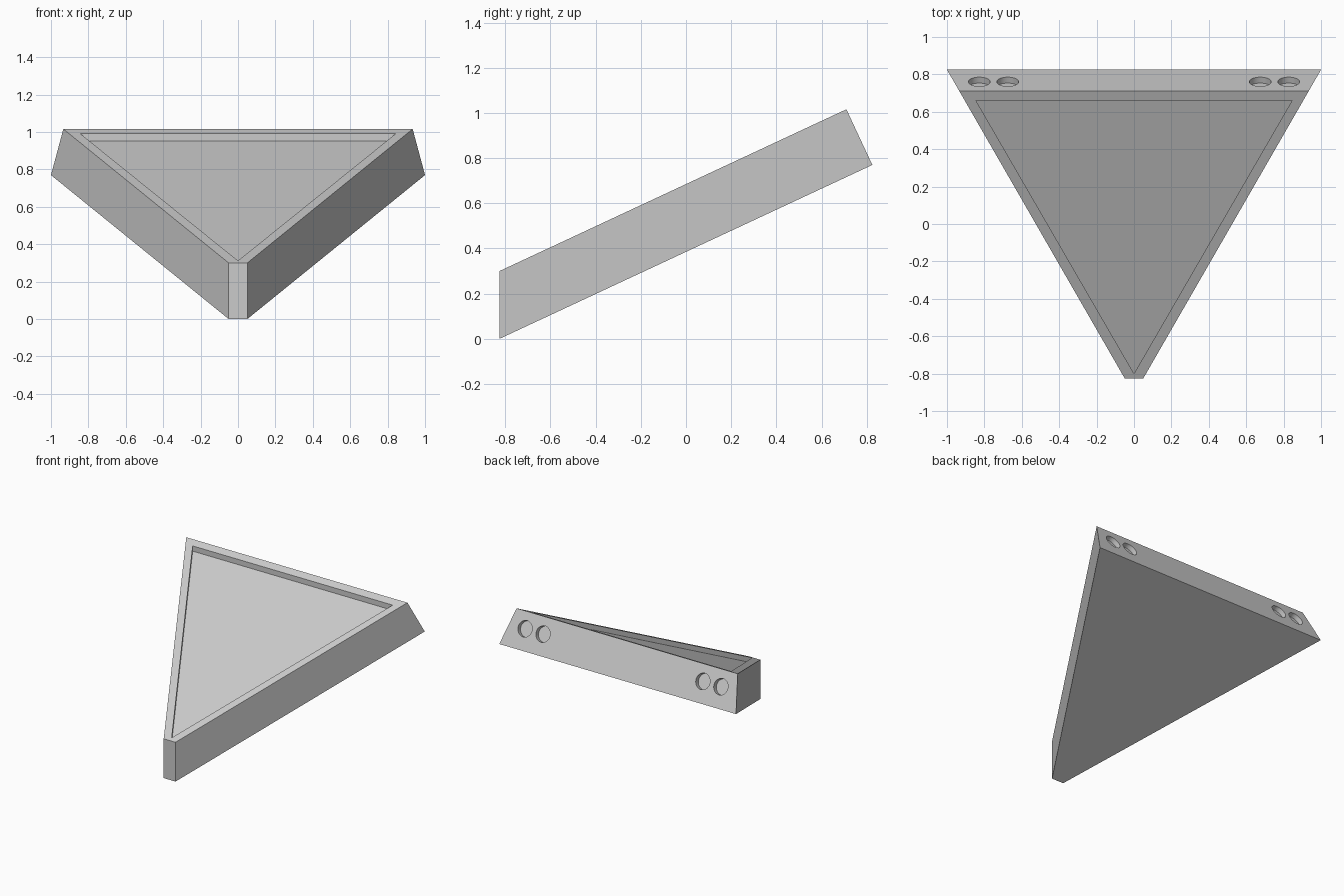
import bpy
import bmesh
import math
from mathutils import Matrix, Vector

cube = bpy.data.objects.get("Cube")
if cube:
    bpy.data.objects.remove(cube, do_unlink=True)

TILT = math.radians(25)
SLOPE = math.tan(TILT)
HALF_DEPTH = 0.825
FRONT_HEIGHT = 0.3
RECESS_DEPTH = 0.04
HOLE_RADIUS, HOLE_DEPTH = 0.058, 0.035

grey = bpy.data.materials.new("plain grey")
grey.use_nodes = True
grey.diffuse_color = (0.6, 0.6, 0.6, 1)
grey.node_tree.nodes["Principled BSDF"].inputs["Base Color"].default_value = (0.6, 0.6, 0.6, 1)


def top_height(y):
    return FRONT_HEIGHT + (y + HALF_DEPTH) * SLOPE


def prism(name, lower, upper):
    """Solid between two matching outlines."""
    bm = bmesh.new()
    a = [bm.verts.new(p) for p in lower]
    b = [bm.verts.new(p) for p in upper]
    bm.faces.new(a)
    bm.faces.new(b)
    for i in range(len(a)):
        j = (i + 1) % len(a)
        bm.faces.new((a[i], a[j], b[j], b[i]))
    bmesh.ops.recalc_face_normals(bm, faces=bm.faces)
    return to_object(name, bm)


def to_object(name, bm):
    mesh = bpy.data.meshes.new(name)
    bm.to_mesh(mesh)
    bm.free()
    obj = bpy.data.objects.new(name, mesh)
    mesh.materials.append(grey)
    bpy.context.collection.objects.link(obj)
    return obj


def cut(target, cutter):
    mod = target.modifiers.new("cut", 'BOOLEAN')
    mod.operation = 'DIFFERENCE'
    mod.solver = 'EXACT'
    mod.object = cutter
    cutter.hide_render = True
    bpy.context.view_layer.objects.active = target
    bpy.ops.object.modifier_apply(modifier=mod.name)
    bpy.data.objects.remove(cutter, do_unlink=True)


# Sloping wedge body: vertical side walls, back edge square to the slope
back_low = Vector((0, HALF_DEPTH, 2 * HALF_DEPTH * SLOPE))
thickness = FRONT_HEIGHT * math.cos(TILT)
normal = Vector((0, -math.sin(TILT), math.cos(TILT)))
back_high = back_low + normal * thickness


def section(front_x, back_x, high_x):
    return [(front_x, -HALF_DEPTH, 0), (back_x, back_low.y, back_low.z),
            (high_x, back_high.y, back_high.z), (front_x, -HALF_DEPTH, FRONT_HEIGHT)]


front_half, back_half = 0.05, 1.0
high_half = front_half + (back_half - front_half) * (back_high.y + HALF_DEPTH) / (2 * HALF_DEPTH)
body = prism("triangular_tray", section(-front_half, -back_half, -high_half),
             section(front_half, back_half, high_half))

# Shallow triangular recess in the sloping top
triangle = [(-0.845, 0.66), (0.845, 0.66), (0, -0.8)]
recess = prism("recess_cutter",
               [(x, y, top_height(y) - RECESS_DEPTH) for x, y in triangle],
               [(x, y, top_height(y) + 0.2) for x, y in triangle])
cut(body, recess)

# Two pairs of round blind holes in the back edge
outward = Vector((0, math.cos(TILT), math.sin(TILT)))
middle = back_low.lerp(back_high, 0.56)
for side in (-1, 1):
    for x in (0.675, 0.827):
        bm = bmesh.new()
        place = (Matrix.Translation(middle + Vector((side * x, 0, 0)))
                 @ outward.to_track_quat('Z', 'Y').to_matrix().to_4x4())
        bmesh.ops.create_cone(bm, cap_ends=True, segments=48, radius1=HOLE_RADIUS,
                              radius2=HOLE_RADIUS, depth=2 * HOLE_DEPTH, matrix=place)
        cut(body, to_object("hole_cutter", bm))

# Smooth hole walls, crisp edges elsewhere
bpy.ops.object.select_all(action='DESELECT')
body.select_set(True)
bpy.context.view_layer.objects.active = body
bpy.ops.object.shade_smooth_by_angle(angle=math.radians(30))
